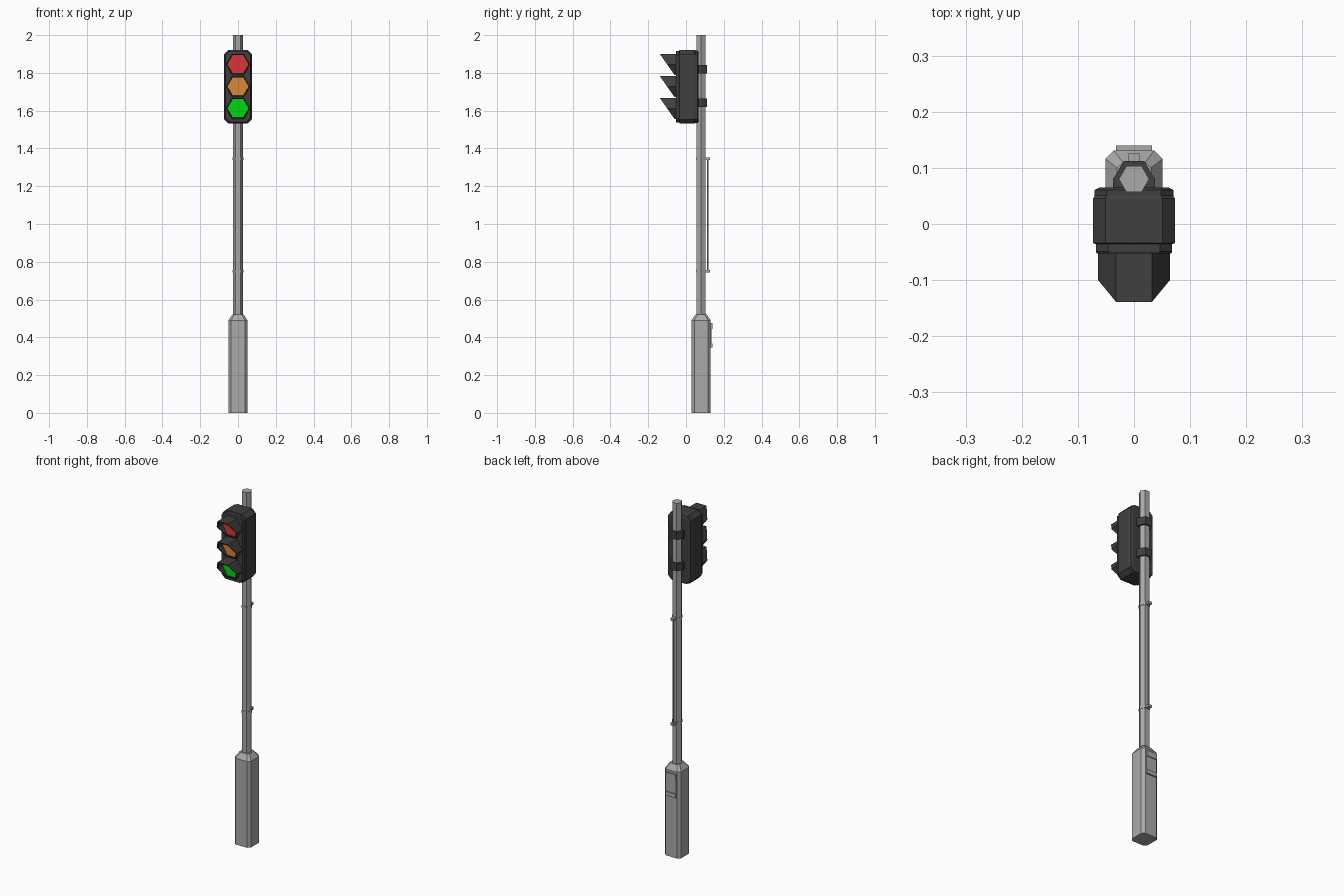
import bpy, bmesh, math

if "Cube" in bpy.data.objects:
    bpy.data.objects.remove(bpy.data.objects["Cube"])

def mat(name, r, g, b):
    m = bpy.data.materials.new(name)
    m.diffuse_color = (r, g, b, 1)
    m.use_nodes = True
    m.node_tree.nodes["Principled BSDF"].inputs["Base Color"].default_value = m.diffuse_color
    return m

GREY = mat("galvanised_grey", 0.40, 0.40, 0.40)
DARK = mat("dark_housing", 0.05, 0.05, 0.05)
RED = mat("red_lens", 0.70, 0.035, 0.035)
AMBER = mat("amber_lens", 0.70, 0.24, 0.035)
GREEN = mat("green_lens", 0.0, 0.70, 0.005)

def loft(name, loops, material, closed=False):
    """Skin matching point loops; cap the ends, or join last to first."""
    bm = bmesh.new()
    rings = [[bm.verts.new(p) for p in loop] for loop in loops]
    pairs = list(zip(rings, rings[1:]))
    if closed:
        pairs.append((rings[-1], rings[0]))
    else:
        bm.faces.new(rings[0])
        bm.faces.new(rings[-1])
    n = len(rings[0])
    for a, b in pairs:
        for i in range(n):
            j = (i + 1) % n
            bm.faces.new((a[i], a[j], b[j], b[i]))
    bmesh.ops.recalc_face_normals(bm, faces=bm.faces)
    me = bpy.data.meshes.new(name)
    bm.to_mesh(me)
    bm.free()
    me.materials.append(material)
    ob = bpy.data.objects.new(name, me)
    bpy.context.collection.objects.link(ob)
    return ob

def hexagon(r):
    return [(r * math.cos(i * math.pi / 3), r * math.sin(i * math.pi / 3)) for i in range(6)]

def chamfered(w, h, c):
    return [(w, -h + c), (w, h - c), (w - c, h), (-w + c, h),
            (-w, h - c), (-w, -h + c), (-w + c, -h), (w - c, -h)]

def flat(pts, z, cy=0.08):          # outline lying level, around the pole axis
    return [(x, y + cy, z) for x, y in pts]

def upright(pts, y, cz):            # outline facing the front
    return [(x, y, z + cz) for x, z in pts]

def box(name, x0, x1, y0, y1, z0, z1, material):
    pts = [(x0, y0), (x1, y0), (x1, y1), (x0, y1)]
    return loft(name, [flat(pts, z0, 0), flat(pts, z1, 0)], material)

def band(name, r_in, r_out, z0, z1, material):
    loft(name, [flat(hexagon(r), z) for r, z in
                ((r_in, z0), (r_out, z0), (r_out, z1), (r_in, z1))], material, closed=True)

# pole and base cabinet
loft("pole", [flat(hexagon(0.027), z) for z in (0.50, 2.0)], GREY)
loft("base_cabinet", [flat(chamfered(0.051, 0.051, 0.015), 0),
                      flat(chamfered(0.051, 0.051, 0.015), 0.49),
                      flat(chamfered(0.030, 0.030, 0.010), 0.52)], GREY)

# access door with raised top and bottom lips
box("access_door", -0.032, 0.032, 0.128, 0.135, 0.345, 0.477, GREY)
for label, z0, z1 in (("upper", 0.445, 0.477), ("lower", 0.345, 0.368)):
    box(label + "_door_lip", -0.032, 0.032, 0.133, 0.14, z0, z1, GREY)

# cable conduit and its clips
loft("conduit", [flat(hexagon(0.005), z, 0.115) for z in (0.75, 1.345)], GREY)
for label, z in (("lower", 0.75), ("upper", 1.345)):
    band(label + "_clip_band", 0.026, 0.030, z - 0.007, z + 0.007, GREY)
    box(label + "_clip_lug", -0.010, 0.010, 0.10, 0.126, z - 0.007, z + 0.007, GREY)

# signal housing, stepped along its depth
MID = 1.727
steps = [(-0.053, 0.066), (-0.049, 0.068), (-0.036, 0.068), (-0.034, 0.073),
         (0.045, 0.073), (0.051, 0.070), (0.061, 0.070), (0.065, 0.062)]
loft("signal_housing", [upright(chamfered(w, w + 0.122, 0.022), y, MID)
                        for y, w in steps], DARK)

# clamps holding the housing to the pole
for label, z in (("lower", 1.642), ("upper", 1.820)):
    band(label + "_clamp", 0.027, 0.037, z - 0.022, z + 0.022, DARK)
    for side in (-1, 1):
        xs = sorted((side * 0.025, side * 0.037))
        box(label + "_clamp_arm", *xs, 0.06, 0.082, z - 0.022, z + 0.022, DARK)

# lenses and slant-cut hexagonal visors
def visor_loop(r, cz, front):
    return [(x, -0.100 - z * 0.70 if front else -0.050, z + cz) for x, z in hexagon(r)]

for label, z, colour in (("red", 1.845, RED), ("amber", 1.728, AMBER), ("green", 1.612, GREEN)):
    loft(label + "_lens", [upright(hexagon(0.056), y, z) for y in (-0.048, -0.057)], colour)
    loft(label + "_visor", [visor_loop(0.056, z, False), visor_loop(0.064, z, False),
                            visor_loop(0.064, z, True), visor_loop(0.056, z, True)],
         DARK, closed=True)
